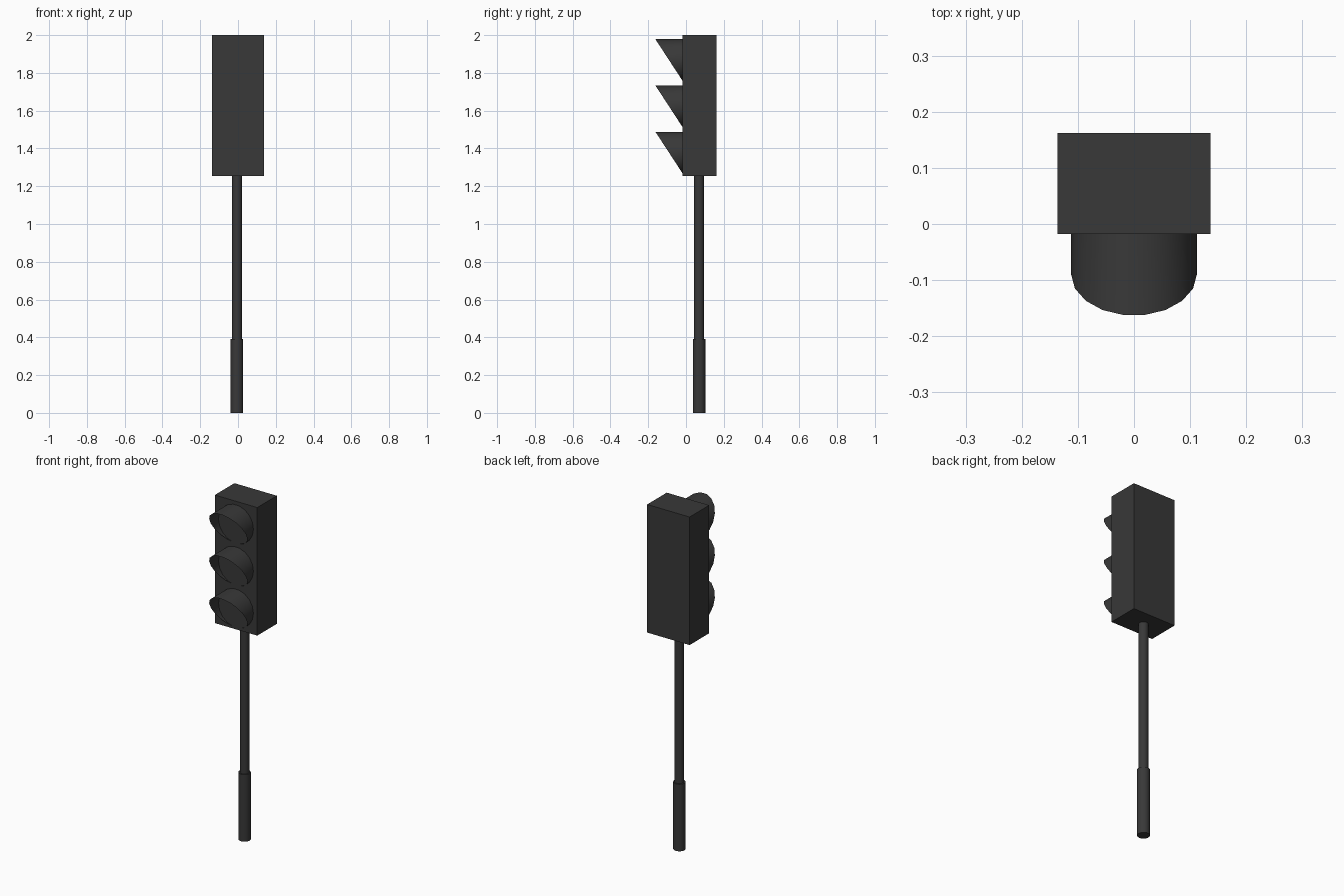
import bpy, bmesh
from math import sin, cos, radians, tau

if "Cube" in bpy.data.objects:
    bpy.data.objects.remove(bpy.data.objects["Cube"])

dark = bpy.data.materials.new("dark_grey")
dark.diffuse_color = (0.04, 0.04, 0.04, 1)
dark.use_nodes = True
dark.node_tree.nodes["Principled BSDF"].inputs["Base Color"].default_value = dark.diffuse_color

SIDES = 18
FRONT, BACK = -0.018, 0.162       # housing faces along y
TIP = -0.162                      # foremost point of the visors
RADIUS = 0.112


def finish(obj, name, smooth=False):
    obj.name = name
    obj.data.materials.append(dark)
    if smooth:
        bpy.ops.object.select_all(action='DESELECT')
        obj.select_set(True)
        bpy.context.view_layer.objects.active = obj
        bpy.ops.object.shade_smooth_by_angle(angle=radians(35))


def tube(name, radius, z0, z1, x, y):
    bpy.ops.mesh.primitive_cylinder_add(vertices=SIDES, radius=radius, depth=z1 - z0,
                                        location=(x, y, (z0 + z1) / 2))
    finish(bpy.context.object, name, True)


def mesh_object(name, bm):
    mesh = bpy.data.meshes.new(name)
    bm.to_mesh(mesh)
    bm.free()
    obj = bpy.data.objects.new(name, mesh)
    bpy.context.collection.objects.link(obj)
    return obj


def signal(label, zc):
    # angles are offset half a step so the tube has a flat top
    angles = [tau * (i + 0.5) / SIDES for i in range(SIDES)]
    ring = [(RADIUS * sin(a), RADIUS * cos(a)) for a in angles]
    top = ring[0][1]

    # obliquely cut thin visor, longest at the top, vanishing at the bottom
    bm = bmesh.new()
    back = [bm.verts.new((x, FRONT, zc + z)) for x, z in ring]
    rim = [bm.verts.new((x, FRONT + (TIP - FRONT) * (z + top) / (2 * top), zc + z))
           for x, z in ring]
    for i in range(SIDES):
        j = (i + 1) % SIDES
        bm.faces.new((back[i], back[j], rim[j], rim[i]))
    bmesh.ops.remove_doubles(bm, verts=bm.verts, dist=1e-5)
    bm.normal_update()
    finish(mesh_object(label + "_visor", bm), label + "_visor", True)

    # flat lens at the base of the visor
    bm = bmesh.new()
    bm.faces.new([bm.verts.new((x, FRONT - 0.001, zc + z)) for x, z in ring])
    bm.normal_update()
    if bm.faces[:][0].normal.y > 0:
        bmesh.ops.reverse_faces(bm, faces=bm.faces[:])
    finish(mesh_object(label + "_lens", bm), label + "_lens")


# housing box
bpy.ops.mesh.primitive_cube_add(size=1, location=(0, (FRONT + BACK) / 2, 1.6275))
box = bpy.context.object
box.scale = (0.273, BACK - FRONT, 0.745)
finish(box, "signal_housing")

# post and thicker base sleeve
tube("post", 0.026, 0.38, 1.26, -0.005, 0.069)
tube("post_base", 0.033, 0.0, 0.39, -0.006, 0.069)

# three signal lights
for n, label in enumerate(("top", "middle", "bottom")):
    signal(label, 1.868 - 0.245 * n)
